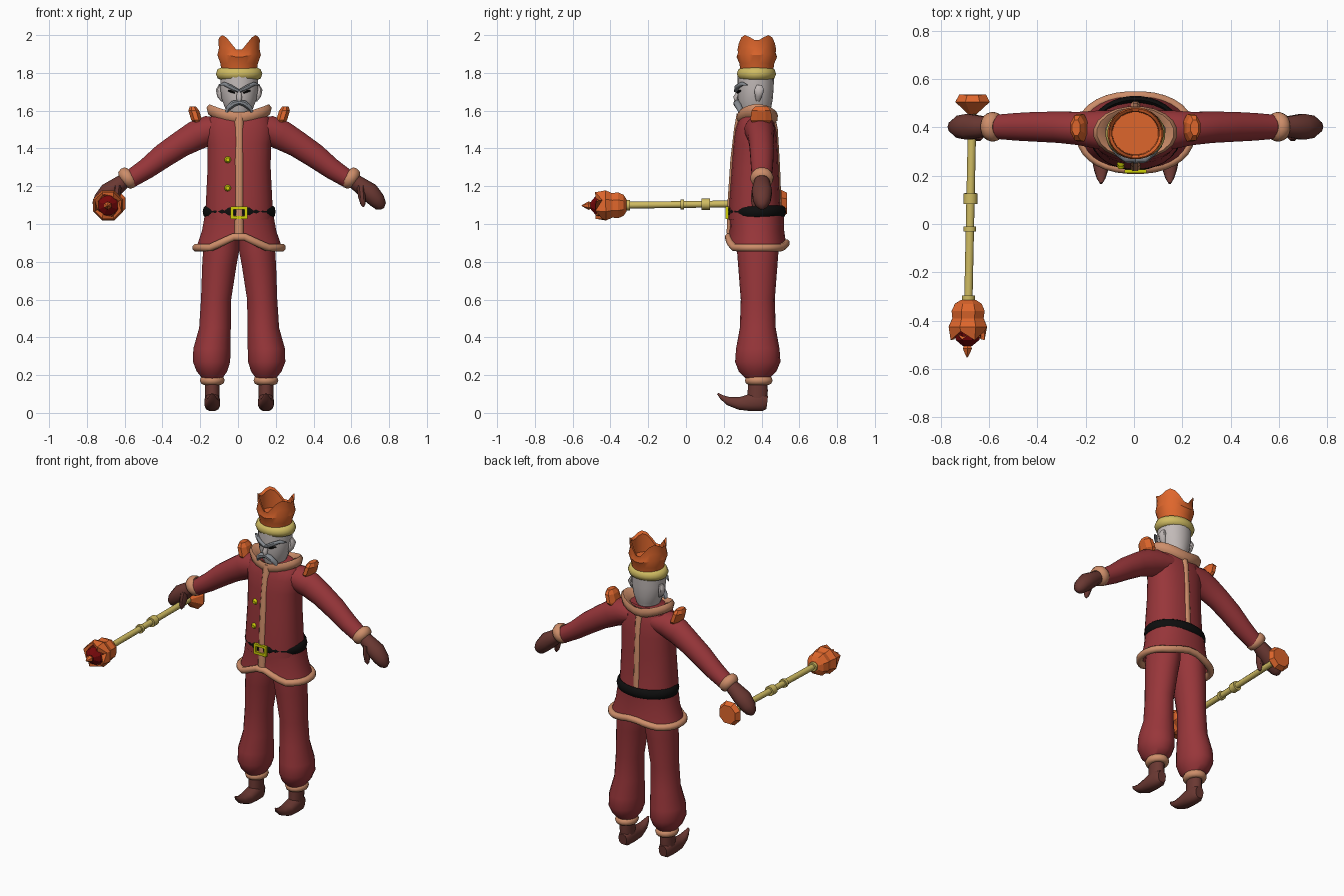
import bpy, bmesh, math
from mathutils import Vector

CX = 0.006          # body axis in x
X, Y, Z = Vector((1, 0, 0)), Vector((0, 1, 0)), Vector((0, 0, 1))


def mat(name, r, g, b):
    m = bpy.data.materials.new(name)
    lin = [((c / 255 + 0.055) / 1.055) ** 2.4 if c > 10 else c / 255 / 12.92 for c in (r, g, b)]
    m.diffuse_color = (*lin, 1)
    return m


RED = mat("red cloth", 152, 54, 58)
TAN = mat("tan fur", 206, 142, 106)
BROWN = mat("brown leather", 106, 56, 50)
ORANGE = mat("orange crystal", 222, 102, 44)
GOLD = mat("pale gold", 208, 188, 98)
YELLOW = mat("yellow metal", 208, 208, 8)
BLACK = mat("black leather", 14, 14, 14)
GEM = mat("dark red gem", 118, 8, 10)
SKIN = mat("pale skin", 194, 186, 184)
HAIR = mat("grey hair", 132, 137, 143)


def rings(name, loops, m, caps=True, angle=45, wrap=False):
    """Skin a list of point rings into one mesh."""
    bm = bmesh.new()
    vs = [[bm.verts.new(Vector(p) + X * CX) for p in lp] for lp in loops]
    n = len(vs[0])
    pairs = list(zip(vs, vs[1:])) + ([(vs[-1], vs[0])] if wrap else [])
    for a, b in pairs:
        for i in range(n):
            j = (i + 1) % n
            bm.faces.new((a[i], a[j], b[j], b[i]))
    if caps and not wrap:
        bm.faces.new(vs[0])
        bm.faces.new(vs[-1])
    bmesh.ops.recalc_face_normals(bm, faces=bm.faces)
    me = bpy.data.meshes.new(name)
    bm.to_mesh(me)
    bm.free()
    me.materials.append(m)
    ob = bpy.data.objects.new(name, me)
    bpy.context.collection.objects.link(ob)
    if angle:
        bpy.ops.object.select_all(action='DESELECT')
        ob.select_set(True)
        bpy.context.view_layer.objects.active = ob
        bpy.ops.object.shade_smooth_by_angle(angle=math.radians(angle))
    return ob


def ellipse(c, u, v, a, b, n, p=1.0):
    out = []
    for i in range(n):
        t = 2 * math.pi * (i + 0.5) / n
        ct, st = math.cos(t), math.sin(t)
        out.append(Vector(c) + u * a * math.copysign(abs(ct) ** p, ct) + v * b * math.copysign(abs(st) ** p, st))
    return out


def loft(name, st, m, side=X, n=16, p=1.0, angle=45):
    """Elliptical sections (x, y, z, half width, half height) along a path."""
    c = [Vector(s[:3]) for s in st]
    loops = []
    for i, s in enumerate(st):
        t = c[min(i + 1, len(c) - 1)] - c[max(i - 1, 0)]
        loops.append(ellipse(c[i], side, t.cross(side).normalized(), s[3], s[4], n, p))
    return rings(name, loops, m, angle=angle)


def band(name, c, axis, u, a, b, r, h, m, n=24):
    """Rounded ring: radii a and b, tube thickness r, half height h."""
    v = axis.cross(u)
    loops = []
    for k in range(8):
        t = 2 * math.pi * k / 8
        loops.append(ellipse(Vector(c) + axis * h * math.sin(t), u, v, a + r * math.cos(t), b + r * math.cos(t), n))
    return rings(name, loops, m, wrap=True, angle=60)


def tube(name, pts, r, m, closed=False):
    """Round cord through points in one piece."""
    pts = [Vector(q) for q in pts]
    loops = []
    for i, q in enumerate(pts):
        nxt = pts[(i + 1) % len(pts)] if closed or i < len(pts) - 1 else q
        prv = pts[i - 1] if closed or i else q
        t = (nxt - prv).normalized()
        u = t.cross(Z if abs(t.z) < 0.8 else X).normalized()
        loops.append(ellipse(q, u, t.cross(u), r, r, 8))
    return rings(name, loops, m, wrap=closed, angle=60)


# coat body
loft("coat_body", [(0, .368, 1.03, .18, .142), (0, .363, 1.1, .178, .135), (0, .366, 1.3, .168, .124),
                   (0, .368, 1.42, .17, .117), (0, .37, 1.5, .18, .108), (0, .372, 1.56, .16, .09),
                   (0, .372, 1.59, .11, .075)], RED, n=24, p=.88)


# coat skirt with a raised notch at front and back, and its fur hem
def hem(q):
    k = max(0, 1 - abs(q.x) / .15)
    return .875 + k * (.07 if q.y < .38 else .03)


low = ellipse((0, .378, 0), X, Y, .228, .152, 32, .9)
for q in low:
    q.z = hem(q)
top = ellipse((0, .375, 1.05), X, Y, .182, .145, 32, .9)
mid = [a.lerp(b, .5) - (b - Vector((0, .375, b.z))) * .04 for a, b in zip(low, top)]
rings("coat_skirt", [low, mid, top], RED, caps=False)
tube("skirt_hem", low, .021, TAN, closed=True)

# belt and buckle
band("belt", (0, .376, 1.065), Z, X, .178, .138, .016, .032, BLACK, 32)
for s, nm in ((-1, "right"), (1, "left")):
    loft("buckle_side_" + nm, [(s * .037, .218, 1.03, .011, .011), (s * .037, .218, 1.09, .011, .011)],
         YELLOW, n=4, angle=0)
for z in (1.035, 1.085):
    loft("buckle_bar", [(-.044, .218, z, .011, .011), (.044, .218, z, .011, .011)], YELLOW, side=Y, n=4, angle=0)

# fur strips on front and back, buttons
tube("front_strip", [(0, .292, 1.58), (0, .278, 1.5), (0, .259, 1.34), (0, .243, 1.1), (0, .242, 1.04),
                     (0, .239, .95)], .026, TAN)
tube("back_strip", [(0, .445, 1.58), (0, .462, 1.5), (0, .474, 1.3), (0, .482, 1.08)], .026, TAN)
for z, y in ((1.34, .25), (1.19, .24)):
    loft("button", [(-.06, y + .02, z, .017, .017), (-.06, y, z, .018, .018), (-.06, y - .012, z, .01, .01)],
         YELLOW, n=10)

# flared fur collar
def collar_ring(a, b, z, lift):
    out = ellipse((0, .378, z), X, Y, a, b, 20)
    for q in out:
        q.z += lift * (abs(q.x) / a) ** 1.5
    return out


rings("collar", [collar_ring(.08, .075, 1.53, 0), collar_ring(.115, .088, 1.585, .02),
                 collar_ring(.16, .103, 1.59, .045), collar_ring(.175, .11, 1.572, .045),
                 collar_ring(.165, .107, 1.545, .035), collar_ring(.12, .09, 1.53, .02)], TAN, wrap=True, angle=60)

# mirrored limbs
for s, nm in ((-1, "right"), (1, "left")):
    def mx(st):
        return [(s * q[0], *q[1:]) for q in st]

    loft("trouser_leg_" + nm, mx([(.09, .38, .98, .09, .11), (.095, .38, .86, .097, .11), (.105, .38, .78, .092, .104),
         (.122, .38, .6, .081, .09), (.128, .38, .45, .085, .095), (.144, .38, .34, .1, .115),
         (.146, .38, .27, .1, .12), (.144, .38, .22, .082, .1), (.142, .382, .185, .055, .065)]), RED, n=18)
    band("boot_cuff_" + nm, (s * .142, .385, .172), Z, X, .045, .053, .022, .024, TAN, 16)
    loft("boot_ankle_" + nm, mx([(.142, .38, .18, .04, .052), (.142, .38, .12, .04, .055),
         (.142, .375, .05, .04, .055)]), BROWN, n=12)
    loft("boot_foot_" + nm, mx([(.142, .43, .055, .028, .035), (.142, .405, .058, .041, .05),
         (.142, .34, .055, .043, .047), (.142, .28, .05, .042, .034), (.142, .225, .062, .03, .023),
         (.142, .19, .083, .018, .013), (.142, .168, .102, .005, .005)]), BROWN, n=12, p=.8)
    # arm, cuff, mitten and thumb
    loft("sleeve_" + nm, mx([(.08, .385, 1.505, .085, .06), (.16, .39, 1.495, .08, .08), (.23, .395, 1.468, .07, .08),
         (.31, .4, 1.422, .066, .071), (.4, .402, 1.362, .063, .066), (.49, .402, 1.293, .058, .056),
         (.58, .402, 1.235, .05, .048)]), RED, side=Y, n=16)
    d = Vector((s * .8, 0, -.6))
    band("sleeve_cuff_" + nm, (s * .59, .402, 1.243), d, Y, .042, .042, .02, .03, TAN, 16)
    loft("mitten_" + nm, mx([(.585, .402, 1.245, .036, .036), (.64, .402, 1.205, .047, .044),
         (.69, .402, 1.168, .056, .052), (.73, .402, 1.125, .048, .044), (.75, .402, 1.095, .03, .032),
         (.758, .402, 1.08, .01, .01)]), BROWN, side=Y, n=10)
    loft("thumb_" + nm, mx([(.645, .375, 1.2, .025, .025), (.65, .365, 1.145, .022, .024),
         (.655, .36, 1.105, .014, .015), (.658, .36, 1.09, .004, .004)]), BROWN, n=8)
    # shoulder crystal
    loft("shoulder_crystal_" + nm, mx([(.215, .398, 1.53, .02, .045), (.225, .398, 1.55, .031, .062),
         (.24, .398, 1.6, .031, .056), (.245, .398, 1.622, .018, .035)]), ORANGE, n=8, angle=0)
    # ear, eye, eyebrow, moustache
    loft("ear_" + nm, mx([(.085, .38, 1.65, .012, .01), (.1, .383, 1.675, .017, .02), (.107, .388, 1.71, .018, .028),
         (.1, .388, 1.735, .01, .015)]), SKIN, n=8)
    loft("eye_" + nm, mx([(.022, .276, 1.694, .008, .004), (.042, .28, 1.702, .008, .007),
         (.06, .288, 1.706, .006, .003)]), BLACK, side=Y, n=8)
    loft("eyebrow_" + nm, mx([(.002, .268, 1.703, .014, .01), (.045, .27, 1.726, .014, .013),
         (.08, .296, 1.742, .014, .011), (.11, .325, 1.735, .004, .003)]), HAIR, side=Y, n=8)
    loft("moustache_" + nm, mx([(0, .272, 1.645, .018, .014), (.03, .27, 1.637, .02, .018),
         (.058, .282, 1.613, .018, .014), (.074, .292, 1.578, .005, .004)]), HAIR, side=Y, n=8)

# head and nose
loft("head", [(0, .375, 1.5, .06, .06), (0, .368, 1.57, .055, .07), (0, .367, 1.61, .074, .083),
              (0, .366, 1.66, .093, .093), (0, .368, 1.72, .102, .096), (0, .37, 1.79, .1, .096)], SKIN, n=18)
loft("nose", [(0, .282, 1.71, .009, .008), (0, .264, 1.67, .016, .016), (0, .268, 1.652, .012, .012)], SKIN, n=8)

# crown: gold band and jagged hollow crystal
band("crown_band", (0, .373, 1.795), Z, X, .094, .075, .03, .034, GOLD, 24)


def crown_ring(r, z, dip=0):
    out = ellipse((0, .375, z), X, Y, r, r * .93, 24)
    for q in out:
        q.z -= dip * max(0, 1 - abs(q.x) / (.7 * r)) + .35 * dip * max(0, 1 - abs(q.y - .375) / (.5 * r))
    return out


rings("crown", [crown_ring(.094, 1.81), crown_ring(.1, 1.85), crown_ring(.116, 1.9, .02),
                crown_ring(.108, 1.94, .04), crown_ring(.111, 2.0, .095), crown_ring(.098, 1.985, .085),
                crown_ring(.095, 1.87)], ORANGE, angle=30)


# staff held in the right hand, running along y
def staff(name, prof, m, n=8, angle=0):
    st = [(-.678 - .021 * (.3 - y), y, 1.107 - .012 * (.3 - y), r, r) for y, r in prof]
    return loft(name, st, m, n=n, angle=angle)


staff("staff_shaft", [(.48, .018), (-.33, .018)], GOLD, 10, 45)
for y, h, r in ((.105, .022, .03), (-.02, .01, .027), (-.308, .012, .028)):
    staff("staff_ring", [(y + h, r), (y - h, r)], GOLD, 10, 45)
staff("staff_base_crystal", [(.455, .02), (.505, .077), (.535, .06)], ORANGE)
head = staff("staff_head", [(-.315, .035), (-.33, .06), (-.36, .074), (-.39, .07), (-.425, .086), (-.455, .076),
                            (-.452, .06), (-.43, .05)], ORANGE)
for i, v in enumerate(head.data.vertices):      # prongs on every second corner of the rim
    if i // 8 in (5, 6):
        v.co.y += -.025 if i % 2 else .012
staff("staff_gem", [(-.42, .045), (-.45, .062), (-.48, .052), (-.505, .02)], GEM)
staff("staff_tip", [(-.49, .01), (-.515, .022), (-.535, .012), (-.552, .002)], ORANGE, 6)
